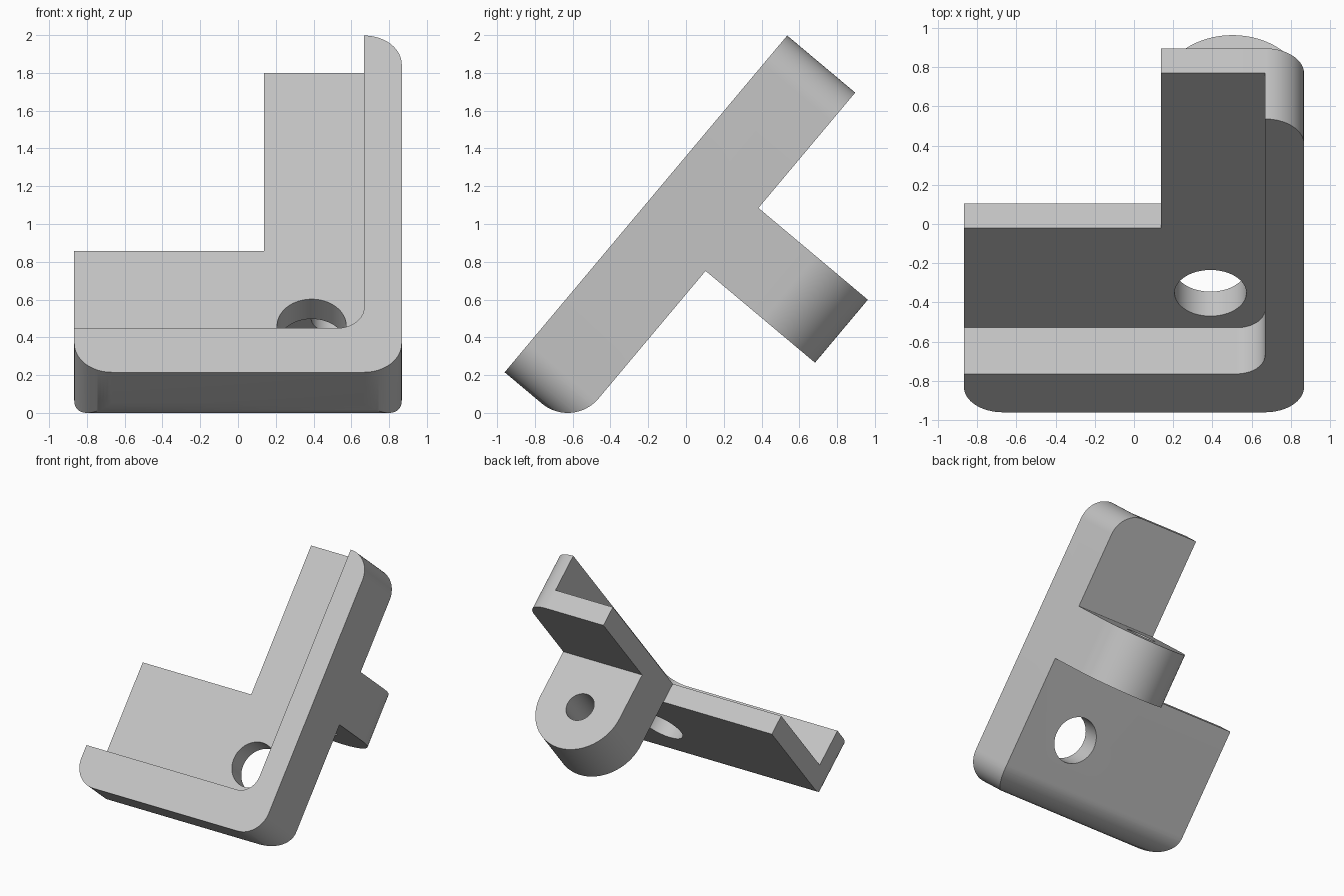
import bpy
import bmesh
from math import cos, sin, pi, radians
from mathutils import Vector, Matrix

cube = bpy.data.objects.get("Cube")
if cube:
    bpy.data.objects.remove(cube, do_unlink=True)

grey = bpy.data.materials.new("plain grey")
grey.use_nodes = True
colour = (0.55, 0.55, 0.55, 1)
grey.diffuse_color = colour
grey.node_tree.nodes["Principled BSDF"].inputs["Base Color"].default_value = colour

# Main sizes, in the bracket's own frame: x across, u up the slope, w out of the face
HALF = 0.867
LENGTH = 2.327
DEPTH = 0.47
STEP = 0.307
ARM_X = 0.137
ARM_U = 1.095
FILLET = 0.213


def rounded(corners, steps=16):
    """Outline with square corners (a, b, radius) rounded where radius > 0."""
    out = []
    for i, (a, b, r) in enumerate(corners):
        p = Vector((a, b))
        if not r:
            out.append(p)
            continue
        before = (Vector(corners[i - 1][:2]) - p).normalized()
        after = (Vector(corners[(i + 1) % len(corners)][:2]) - p).normalized()
        centre = p + r * (before + after)
        for k in range(steps + 1):
            t = k / steps * pi / 2
            out.append(centre - r * (after * cos(t) + before * sin(t)))
    return out


def circle(a, b, r, steps=64):
    return [Vector((a + r * cos(2 * pi * k / steps), b + r * sin(2 * pi * k / steps)))
            for k in range(steps)]


def prism(name, outline, lo, hi, axis):
    """Extrude an outline along the x, y or z axis."""
    bm = bmesh.new()

    def ring(c):
        verts = []
        for a, b in outline:
            co = [a, b]
            co.insert(axis, c)
            verts.append(bm.verts.new(co))
        return verts

    low, high = ring(lo), ring(hi)
    bm.faces.new(low)
    bm.faces.new(high)
    n = len(low)
    for i in range(n):
        j = (i + 1) % n
        bm.faces.new((low[i], low[j], high[j], high[i]))
    bmesh.ops.recalc_face_normals(bm, faces=bm.faces)
    mesh = bpy.data.meshes.new(name)
    bm.to_mesh(mesh)
    bm.free()
    mesh.materials.append(grey)
    obj = bpy.data.objects.new(name, mesh)
    bpy.context.collection.objects.link(obj)
    return obj


def combine(target, other, operation):
    """Apply a boolean and drop the helper."""
    other.hide_render = True
    mod = target.modifiers.new("combine", "BOOLEAN")
    mod.operation = operation
    mod.solver = "EXACT"
    mod.object = other
    bpy.context.view_layer.objects.active = target
    bpy.ops.object.modifier_apply(modifier=mod.name)
    bpy.data.objects.remove(other, do_unlink=True)


# L-shaped body with rounded outer corners
bracket = prism("corner_bracket", rounded([
    (-HALF, 0, 0.2), (HALF, 0, 0.2), (HALF, LENGTH, 0.2),
    (ARM_X, LENGTH, 0), (ARM_X, ARM_U, 0), (-HALF, ARM_U, 0)]), -DEPTH, 0, 2)

# Recess that leaves the raised rim along the bottom and one side
recess = prism("recess_cutter", rounded([
    (-1, 0.305, 0), (0.668, 0.305, 0.145), (0.668, 3, 0), (-1, 3, 0)]), -STEP, 0.2, 2)
combine(bracket, recess, "DIFFERENCE")

# Rounded lower back edge
arc = [Vector((FILLET * (1 - cos(t)), -DEPTH + FILLET * (1 - sin(t))))
       for t in (k / 20 * pi / 2 for k in range(21))]
edge = prism("edge_cutter", arc + [
    Vector((FILLET, -DEPTH - 0.1)), Vector((-0.1, -DEPTH - 0.1)),
    Vector((-0.1, -DEPTH + FILLET))], -1, 1, 0)
combine(bracket, edge, "DIFFERENCE")

# Pivot lug on the back, with a rounded end
RADIUS = (HALF - ARM_X) / 2
MID = (HALF + ARM_X) / 2
TIP = -1.226
lug = prism("pivot_lug", rounded([
    (ARM_X, -0.4, 0), (HALF, -0.4, 0),
    (HALF, TIP, RADIUS), (ARM_X, TIP, RADIUS)], 32), ARM_U, 1.53, 1)
combine(bracket, lug, "UNION")

# Screw hole through the plate and pivot hole through the lug
combine(bracket, prism("plate_hole_cutter", circle(0.39, 0.58, 0.183), -0.6, 0, 2), "DIFFERENCE")
combine(bracket, prism("lug_hole_cutter", circle(MID, TIP + RADIUS, 0.115), 1, 1.7, 1), "DIFFERENCE")

# Lean the bracket back and stand it on the ground
bracket.data.transform(Matrix.Translation((0, -0.96, 0.215)) @ Matrix.Rotation(radians(50), 4, "X"))
lowest = min(v.co.z for v in bracket.data.vertices)
bracket.data.transform(Matrix.Translation((0, 0, -lowest)))

bpy.ops.object.select_all(action="DESELECT")
bracket.select_set(True)
bpy.context.view_layer.objects.active = bracket
bpy.ops.object.shade_smooth_by_angle(angle=radians(30))
